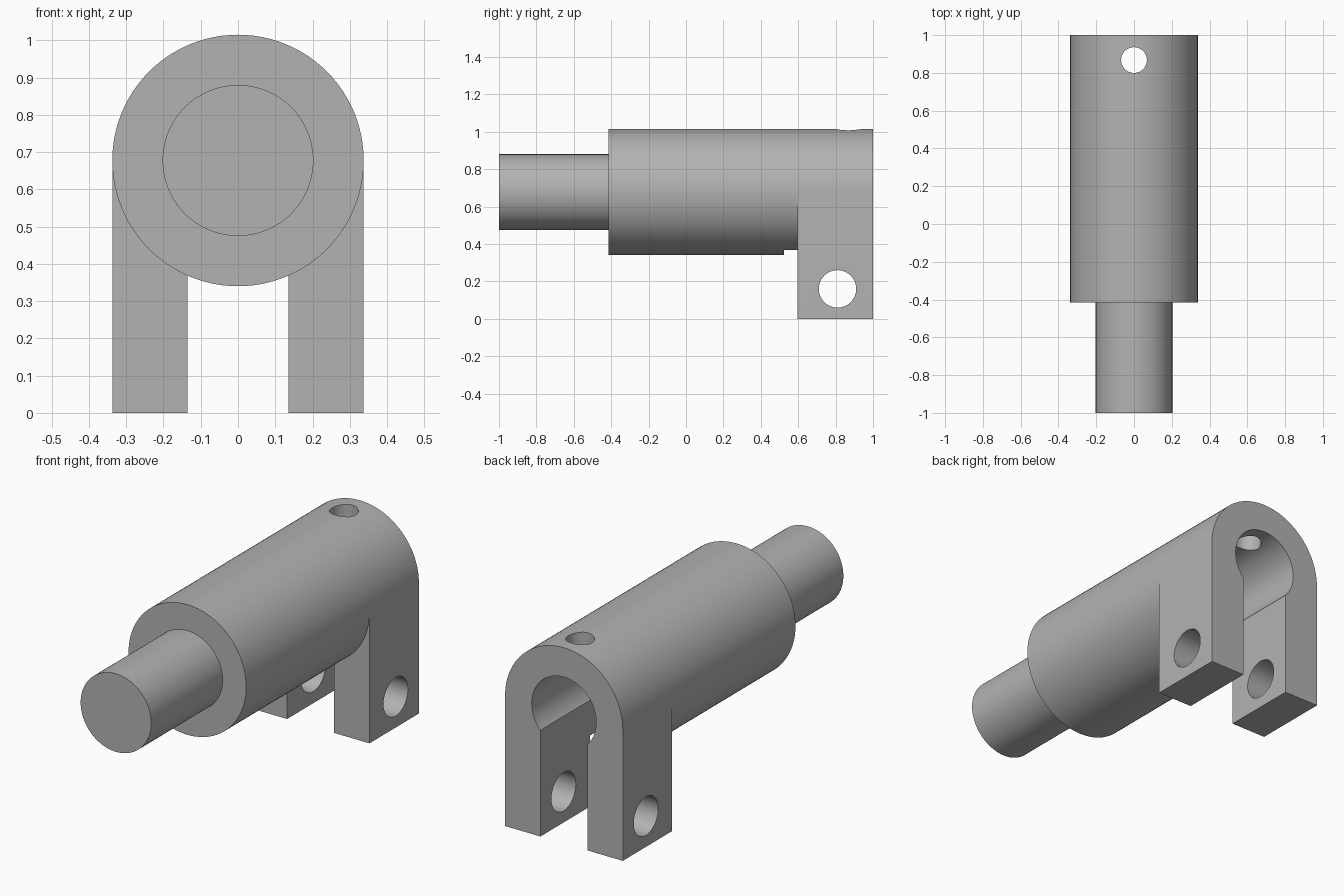
import bpy, bmesh, math
from mathutils import Matrix

if "Cube" in bpy.data.objects:
    bpy.data.objects.remove(bpy.data.objects["Cube"], do_unlink=True)

R, AXIS = 0.3375, 0.6775        # barrel radius and height of its axis
LEG_Y, BACK_Y, SLOT_Y = 0.595, 1.0, 0.525
SLOT_X = 0.135
SEG = 96

metal = bpy.data.materials.new("Grey metal")
metal.use_nodes = True
GREY = (0.45, 0.45, 0.45, 1)
metal.diffuse_color = GREY
metal.node_tree.nodes["Principled BSDF"].inputs["Base Color"].default_value = GREY


def finish(name, bm):
    bmesh.ops.recalc_face_normals(bm, faces=bm.faces)
    mesh = bpy.data.meshes.new(name)
    bm.to_mesh(mesh)
    bm.free()
    mesh.materials.append(metal)
    obj = bpy.data.objects.new(name, mesh)
    bpy.context.collection.objects.link(obj)
    return obj


def extrude_y(name, profile, y0, y1):
    """Prism along y from an outline of (x, z) points."""
    bm = bmesh.new()
    face = bm.faces.new([bm.verts.new((x, y0, z)) for x, z in profile])
    new = bmesh.ops.extrude_face_region(bm, geom=[face])["geom"]
    verts = [v for v in new if isinstance(v, bmesh.types.BMVert)]
    bmesh.ops.translate(bm, verts=verts, vec=(0, y1 - y0, 0))
    return finish(name, bm)


def arc(radius, start, end, steps):
    return [(radius * math.cos(start + (end - start) * i / steps),
             AXIS + radius * math.sin(start + (end - start) * i / steps))
            for i in range(steps + 1)]


def rod(name, radius, y0, y1):
    return extrude_y(name, arc(radius, 0, 2 * math.pi, SEG)[:-1], y0, y1)


def drill(name, radius, depth, centre, rotation=None):
    bm = bmesh.new()
    bmesh.ops.create_cone(bm, cap_ends=True, segments=64, radius1=radius,
                          radius2=radius, depth=depth)
    if rotation:
        bmesh.ops.transform(bm, matrix=rotation, verts=bm.verts)
    bmesh.ops.translate(bm, verts=bm.verts, vec=centre)
    return finish(name, bm)


def combine(target, tool, operation):
    mod = target.modifiers.new(tool.name, 'BOOLEAN')
    mod.operation, mod.solver, mod.object = operation, 'EXACT', tool
    bpy.context.view_layer.objects.active = target
    bpy.ops.object.modifier_apply(modifier=mod.name)
    bpy.data.objects.remove(tool, do_unlink=True)


# Barrel, front shaft and arched rear clevis
body = rod("clevis_body", R, -0.415, LEG_Y)
arch = arc(R, 0, math.pi, SEG // 2) + [(-R, 0), (R, 0)]
combine(body, extrude_y("clevis_arch", arch, LEG_Y, BACK_Y), 'UNION')
combine(body, rod("front_shaft", 0.2025, -1.0, -0.3), 'UNION')

# Slot between the legs and round bore from the back
slot = [(-SLOT_X, -0.1), (SLOT_X, -0.1), (SLOT_X, AXIS), (-SLOT_X, AXIS)]
combine(body, extrude_y("slot", slot, SLOT_Y, BACK_Y + 0.1), 'DIFFERENCE')
combine(body, rod("bore", 0.185, SLOT_Y, BACK_Y + 0.1), 'DIFFERENCE')

# Cross-pin hole through the legs, small hole in the top
combine(body, drill("pin_hole", 0.1, 1.0, (0, 0.81, 0.16),
                    Matrix.Rotation(math.pi / 2, 4, 'Y')), 'DIFFERENCE')
combine(body, drill("top_hole", 0.068, 0.4, (0, 0.868, 0.9)), 'DIFFERENCE')

# Smooth shading with sharp edges kept
bpy.ops.object.select_all(action='DESELECT')
body.select_set(True)
bpy.context.view_layer.objects.active = body
bpy.ops.object.shade_smooth_by_angle(angle=math.radians(30))
